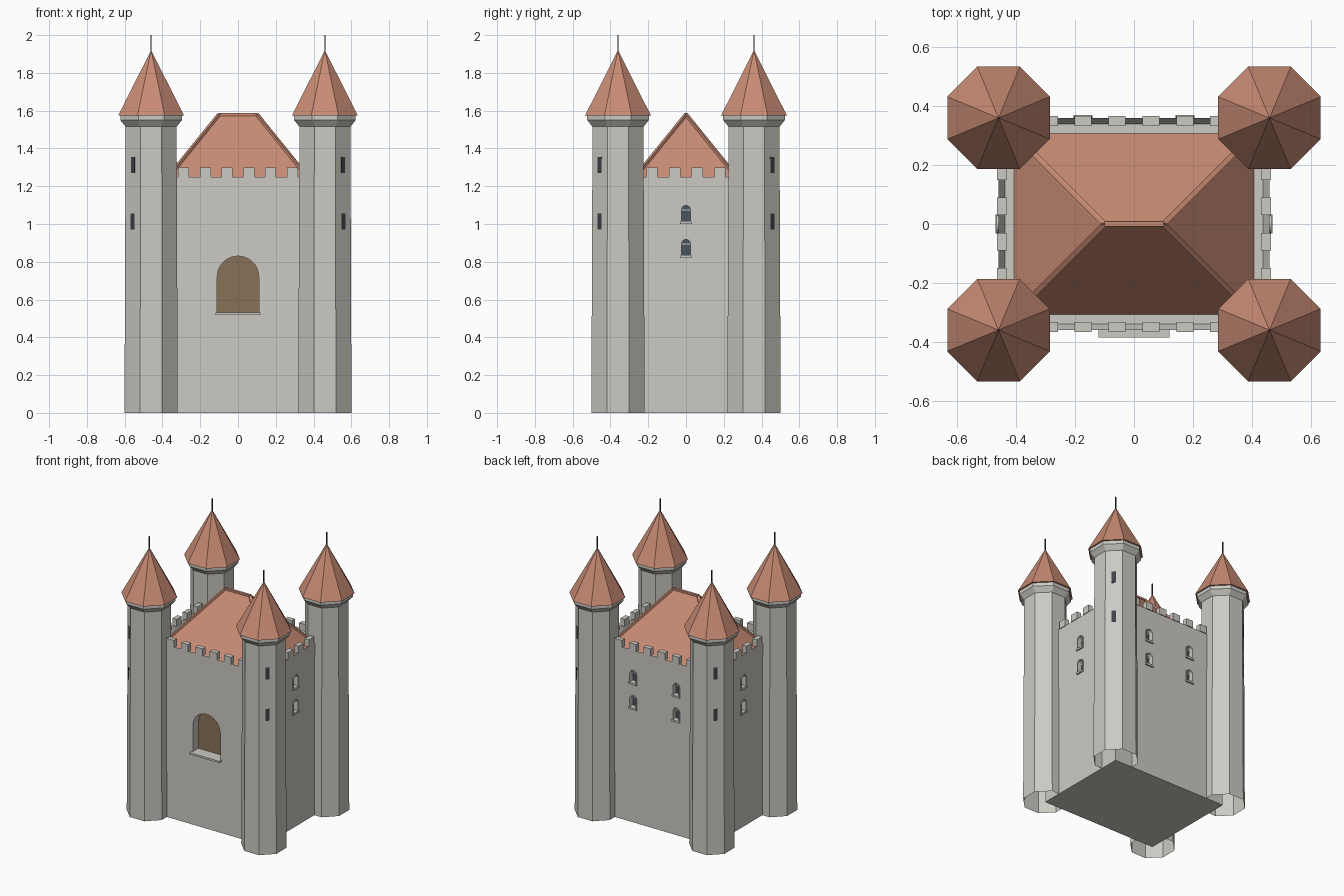
import bpy, bmesh, math
from mathutils import Matrix, Vector

if "Cube" in bpy.data.objects:
    bpy.data.objects.remove(bpy.data.objects["Cube"])


def material(name, rgb):
    m = bpy.data.materials.new(name)
    m.diffuse_color = (*rgb, 1)
    m.use_nodes = True
    m.node_tree.nodes["Principled BSDF"].inputs["Base Color"].default_value = m.diffuse_color
    return m


STONE = material("pale_stone", (0.60, 0.59, 0.545))
TILE = material("terracotta_tile", (0.58, 0.26, 0.175))
WOOD = material("door_wood", (0.25, 0.165, 0.095))
GLASS = material("slate_glass", (0.07, 0.09, 0.115))
DARK = material("dark_slit", (0.045, 0.052, 0.06))

HX, HY = 0.46, 0.36          # half size of the keep, towers stand on its corners


def finish(name, bm, mat, matrix=None):
    if matrix is not None:
        bm.transform(matrix)
    bmesh.ops.recalc_face_normals(bm, faces=bm.faces)
    me = bpy.data.meshes.new(name)
    bm.to_mesh(me)
    bm.free()
    me.materials.append(mat)
    ob = bpy.data.objects.new(name, me)
    bpy.context.collection.objects.link(ob)
    return ob


def add_box(bm, lo, hi):
    lo, hi = Vector(lo), Vector(hi)
    m = Matrix.Translation((lo + hi) / 2) @ Matrix.Diagonal((*(hi - lo), 1))
    return bmesh.ops.create_cube(bm, size=1, matrix=m)


def add_prism(bm, profile, y0, y1, hole=None):
    """Extrude an (x, z) outline along y, optionally as a ring around a hole."""
    loops = [[bm.verts.new((x, y, z)) for x, z in p]
             for p in ([profile, hole] if hole else [profile]) for y in (y0, y1)]
    n = len(profile)
    pairs = [(0, 1), (2, 3), (0, 2), (1, 3)] if hole else [(0, 1)]
    for a, b in pairs:
        for i in range(n):
            j = (i + 1) % n
            bm.faces.new((loops[a][i], loops[a][j], loops[b][j], loops[b][i]))
    if not hole:
        bm.faces.new(loops[0])
        bm.faces.new(loops[1])


def arch(half, z0, spring, n=10):
    top = [(half * math.cos(math.pi * i / n), spring + half * math.sin(math.pi * i / n))
           for i in range(n + 1)]
    return [(-half, z0), (half, z0)] + top


def lathe(name, rings, mat, center, bottom_cap=False):
    """Octagonal solid from (apothem, z) rings, flats facing the axes."""
    bm = bmesh.new()
    prev = None
    for r, z in rings:
        if r == 0:
            tip = bm.verts.new((0, 0, z))
            for i in range(8):
                bm.faces.new((prev[i], prev[(i + 1) % 8], tip))
            break
        R = r / math.cos(math.pi / 8)
        ring = [bm.verts.new((R * math.cos(math.pi / 8 + k * math.pi / 4),
                              R * math.sin(math.pi / 8 + k * math.pi / 4), z)) for k in range(8)]
        if prev:
            for i in range(8):
                j = (i + 1) % 8
                bm.faces.new((prev[i], prev[j], ring[j], ring[i]))
        elif bottom_cap:
            bm.faces.new(ring)
        prev = ring
    return finish(name, bm, mat, Matrix.Translation(center))


# keep: solid block with a sunken top that leaves a low parapet wall
bm = bmesh.new()
add_box(bm, (-HX, -HY, 0), (HX, HY, 1.25))
top = max(bm.faces, key=lambda f: f.calc_center_median().z)
bmesh.ops.inset_region(bm, faces=[top], thickness=0.03)
bmesh.ops.translate(bm, verts=top.verts, vec=(0, 0, -0.05))
keep = finish("keep_walls", bm, STONE)

# arched openings: doorway in front, windows on the other three sides
cut = bmesh.new()
add_prism(cut, arch(0.11, 0.53, 0.72, 16), -HY - 0.05, -HY + 0.07)
spots = [(math.pi / 2, HX, 0), (-math.pi / 2, HX, 0), (math.pi, HY, -0.173), (math.pi, HY, 0.173)]
for angle, wall, u in spots:
    place = Matrix.Rotation(angle, 4, 'Z') @ Matrix.Translation((u, -wall, 0))
    for z in (0.825, 1.005):
        inner, outer = arch(0.023, z + 0.01, z + 0.07), arch(0.03, z, z + 0.07)
        one = bmesh.new()
        add_prism(one, inner, -0.05, 0.035)
        one.transform(place)
        tmp = bpy.data.meshes.new("tmp")
        one.to_mesh(tmp)
        one.free()
        cut.from_mesh(tmp)
        bpy.data.meshes.remove(tmp)
        # frame with a small sill and a crossbar
        bm = bmesh.new()
        add_prism(bm, outer, -0.006, 0.002, inner)
        add_box(bm, (-0.032, -0.01, z - 0.004), (0.032, 0.001, z + 0.01))
        add_box(bm, (-0.023, 0.024, z + 0.067), (0.023, 0.036, z + 0.073))
        finish("window_frame", bm, STONE, place)
        bm = bmesh.new()
        add_prism(bm, inner, 0.03, 0.036)
        finish("window_pane", bm, GLASS, place)

cutter = finish("opening_cutter", cut, STONE)
cutter.hide_render = True
mod = keep.modifiers.new("openings", 'BOOLEAN')
mod.operation, mod.solver, mod.object = 'DIFFERENCE', 'EXACT', cutter
bpy.context.view_layer.objects.active = keep
bpy.ops.object.modifier_apply(modifier=mod.name)
bpy.data.objects.remove(cutter)

# door panel and door sill
bm = bmesh.new()
add_prism(bm, arch(0.11, 0.53, 0.72, 16), -HY + 0.063, -HY + 0.071)
finish("door", bm, WOOD)
bm = bmesh.new()
add_box(bm, (-0.12, -HY - 0.026, 0.518), (0.12, -HY + 0.06, 0.531))
finish("door_sill", bm, STONE)

# merlons along the four parapets
bm = bmesh.new()
for s in (-1, 1):
    for k in range(-3, 3):
        x = (k + 0.5) * 0.115
        add_box(bm, (x - 0.029, s * 0.349 - 0.017, 1.248), (x + 0.029, s * 0.349 + 0.017, 1.30))
    for k in range(-2, 2):
        y = (k + 0.5) * 0.12
        add_box(bm, (s * 0.448 - 0.017, y - 0.03, 1.248), (s * 0.448 + 0.017, y + 0.03, 1.30))
finish("merlons", bm, STONE)

# hipped main roof
RX, RY, RZ, EAVE, RIDGE = 0.408, 0.308, 1.58, 1.20, 0.10
bm = bmesh.new()
b = [bm.verts.new((x * RX, y * RY, EAVE)) for x, y in ((-1, -1), (1, -1), (1, 1), (-1, 1))]
l, r = bm.verts.new((-RIDGE, 0, RZ)), bm.verts.new((RIDGE, 0, RZ))
for f in ((b[0], b[1], r, l), (b[1], b[2], r), (b[2], b[3], l, r), (b[3], b[0], l), b):
    bm.faces.new(f)
finish("main_roof", bm, TILE)

# ridge and hip tiles
bm = bmesh.new()
lines = [((-RIDGE, 0, RZ), (RIDGE, 0, RZ))]
lines += [((sx * RIDGE, 0, RZ), (sx * RX, sy * RY, EAVE)) for sx in (-1, 1) for sy in (-1, 1)]
for p, q in lines:
    p, q = Vector(p), Vector(q)
    d = q - p
    m = Matrix.Translation((p + q) / 2) @ d.to_track_quat('X', 'Z').to_matrix().to_4x4()
    bmesh.ops.create_cube(bm, size=1, matrix=m @ Matrix.Diagonal((d.length, 0.018, 0.014, 1)))
finish("ridge_tiles", bm, TILE)

# four corner towers
for sx in (-1, 1):
    for sy in (-1, 1):
        c = Vector((sx * HX, sy * HY, 0))
        lathe("tower_shaft", [(0.141, 0), (0.135, 1.515), (0.163, 1.55), (0.163, 1.58)], STONE, c)
        lathe("tower_roof", [(0.174, 1.575), (0, 1.92)], TILE, c, True)
        bm = bmesh.new()
        add_box(bm, (-0.003, -0.003, 1.90), (0.003, 0.003, 2.0))
        finish("tower_spike", bm, DARK, Matrix.Translation(c))
        # arrow slits on the outward diagonal face
        turn = Matrix.Translation(c) @ Matrix.Rotation(math.atan2(sy, sx), 4, 'Z')
        bm = bmesh.new()
        for z in (0.97, 1.27):
            face = 0.141 - 0.006 * (z + 0.043) / 1.515
            add_box(bm, (face - 0.004, -0.014, z), (face + 0.002, 0.014, z + 0.086))
        finish("arrow_slits", bm, DARK, turn)
